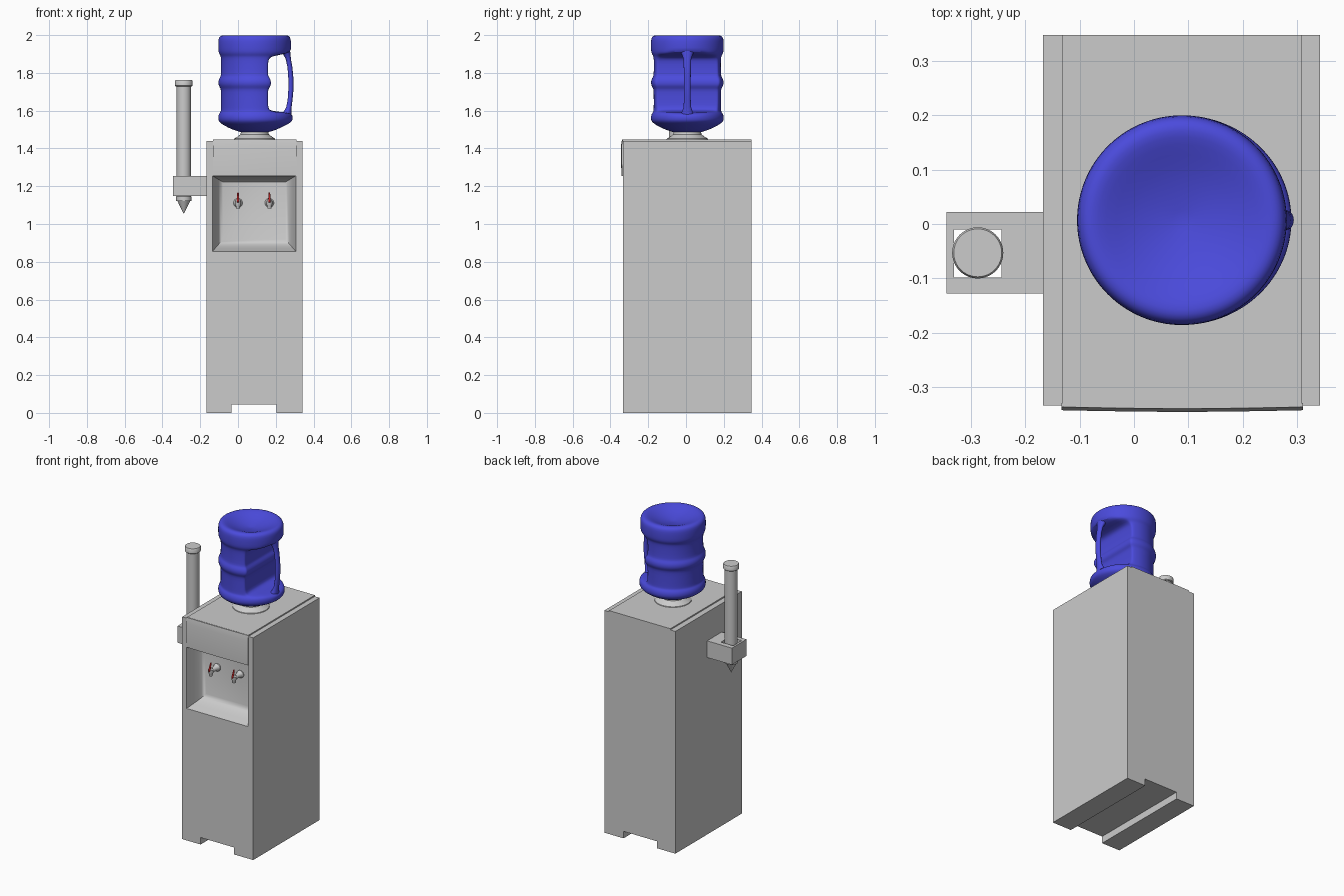
import bpy, bmesh, math
from mathutils import Vector, Matrix

if "Cube" in bpy.data.objects:
    bpy.data.objects.remove(bpy.data.objects["Cube"])


def material(name, rgb):
    m = bpy.data.materials.new(name)
    m.diffuse_color = (*rgb, 1)
    m.use_nodes = True
    m.node_tree.nodes["Principled BSDF"].inputs["Base Color"].default_value = m.diffuse_color
    return m


BLUE = material("bottle_blue", (0.07, 0.07, 0.72))
RED = material("tap_red", (0.6, 0.02, 0.02))


def finish(name, bm, mat=None, angle=35):
    bmesh.ops.recalc_face_normals(bm, faces=bm.faces)
    me = bpy.data.meshes.new(name)
    bm.to_mesh(me)
    bm.free()
    for p in me.polygons:
        p.use_smooth = True
    me.set_sharp_from_angle(angle=math.radians(angle))
    ob = bpy.data.objects.new(name, me)
    bpy.context.collection.objects.link(ob)
    if mat:
        me.materials.append(mat)
    return ob


def loft(name, loops, mat=None, angle=35):
    """Skin a list of closed loops and cap both ends."""
    bm = bmesh.new()
    rows = [[bm.verts.new(p) for p in loop] for loop in loops]
    n = len(rows[0])
    for a, b in zip(rows, rows[1:]):
        for i in range(n):
            j = (i + 1) % n
            bm.faces.new((a[i], a[j], b[j], b[i]))
    bm.faces.new(rows[0])
    bm.faces.new(rows[-1])
    return finish(name, bm, mat, angle)


def box(name, x0, x1, y0, y1, z0, z1):
    return loft(name, [[(x0, y0, z), (x1, y0, z), (x1, y1, z), (x0, y1, z)] for z in (z0, z1)])


def lathe(name, origin, profile, axis=(0, 0, 1), mat=None, n=40):
    """Turn (radius, distance) pairs about an axis through origin."""
    rot = Vector((0, 0, 1)).rotation_difference(Vector(axis)).to_matrix()
    o = Vector(origin)
    return loft(name, [[o + rot @ Vector((r * math.cos(2 * math.pi * i / n), r * math.sin(2 * math.pi * i / n), d))
                        for i in range(n)] for r, d in profile], mat)


def cut(ob, cutter):
    m = ob.modifiers.new("cut", 'BOOLEAN')
    m.operation, m.object, m.solver = 'DIFFERENCE', cutter, 'EXACT'
    bpy.context.view_layer.objects.active = ob
    bpy.ops.object.modifier_apply(modifier=m.name)
    bpy.data.objects.remove(cutter)
    ob.data.set_sharp_from_angle(angle=math.radians(35))


# Cabinet: front outline with foot channel, pushed from front to back
F, B = -0.333, 0.347
outline = [(-.167, 0), (-.035, 0), (-.035, .045), (.205, .045), (.205, 0), (.342, 0), (.342, 1.44), (-.167, 1.44)]
cabinet = loft("cabinet", [[(x, y, z) for x, z in outline] for y in (F, B)])

# Dispensing recess with curved sloping walls
loops = []
for inset, depth in ((0, -.03), (0, 0), (.014, .055), (.024, .085), (.034, .105), (.046, .118), (.055, .122)):
    x0, x1, z0, z1 = -.135 + inset, .306 - inset, .855 + inset * 1.15, 1.255 - inset * .6
    loops.append([(x0, F + depth, z0), (x1, F + depth, z0), (x1, F + depth, z1), (x0, F + depth, z1)])
cut(cabinet, loft("recess_cutter", loops))

# Top panel and slightly bowed front hood
box("top_panel", -.131, .308, F, B, 1.43, 1.448)
rows = []
for z, out in ((1.255, .006), (1.41, .009), (1.447, .003)):
    front = [(-.133 + .443 * i / 8, F - out - .003 * math.sin(math.pi * i / 8), z) for i in range(9)]
    rows.append(front + [(.31, F + .004, z), (-.133, F + .004, z)])
loft("front_hood", rows)

# Taps: flared body, spout and red lever
WALL = F + .122
for side, x in (("left", 0.0), ("right", .166)):
    lathe(f"{side}_tap_body", (x, WALL + .005, 1.112),
          [(.024, 0), (.024, .012), (.018, .02), (.013, .045), (.012, .068)], (0, -1, 0), n=24)
    lathe(f"{side}_tap_spout", (x, WALL - .067, 0),
          [(.010, 1.082), (.012, 1.095), (.016, 1.105), (.016, 1.122), (.010, 1.13)], n=24)
    lathe(f"{side}_tap_lever", (x, WALL - .084, 1.115),
          [(.005, 0), (.006, .02), (.0045, .05), (.003, .054)], (0, .35, 1), RED, 12)

# Bottle collar
BX, BY = .088, .007
lathe("bottle_collar", (BX, BY, 0),
      [(.112, 1.44), (.108, 1.452), (.09, 1.463), (.075, 1.475), (.07, 1.50)], n=48)

# Bottle: turned profile, flattened on the handle side (radius, height, flat limit)
W = 9
profile = [(.004, 1.476, W), (.05, 1.48, W), (.11, 1.496, W), (.16, 1.52, W), (.186, 1.538, W), (.193, 1.552, W),
           (.193, 1.57, W), (.188, 1.584, W), (.182, 1.592, .16), (.179, 1.598, .085), (.178, 1.61, .072),
           (.178, 1.65, .07), (.178, 1.705, .07), (.181, 1.718, .075), (.19, 1.732, .085), (.193, 1.748, .087),
           (.19, 1.766, .084), (.181, 1.78, .074), (.178, 1.79, .07), (.177, 1.85, .07), (.178, 1.875, .075),
           (.18, 1.888, .09), (.186, 1.898, .15), (.191, 1.91, W), (.193, 1.93, W), (.193, 1.972, W),
           (.188, 1.99, W), (.174, 2.0, W), (.155, 1.999, W), (.125, 1.987, W), (.07, 1.965, W), (.004, 1.955, W)]
loops = []
for r, z, limit in profile:
    bump = 1.045 if 1.53 < z < 1.59 else 1
    loop = []
    for i in range(64):
        a = 2 * math.pi * i / 64
        x = r * math.cos(a)
        x *= bump if x > 0 else 1
        loop.append((BX + min(x, limit), BY + r * math.sin(a), z))
    loops.append(loop)
bottle = loft("water_bottle", loops, BLUE, 60)
sub = bottle.modifiers.new("soften", 'SUBSURF')
sub.levels = sub.render_levels = 1

# Bottle handle: rounded bar bowed outwards, thicker at its ends
path = [(.245, 1.925, .03, .045), (.258, 1.90, .02, .03), (.266, 1.875, .014, .021), (.275, 1.83, .013, .019),
        (.280, 1.77, .0135, .018), (.280, 1.71, .0135, .018), (.276, 1.66, .013, .018), (.270, 1.62, .014, .02),
        (.262, 1.595, .02, .028), (.252, 1.57, .03, .04)]
loft("bottle_handle", [[(x + hx * math.cos(a), BY + hy * math.sin(a), z)
                        for a in [2 * math.pi * i / 20 for i in range(20)]] for x, z, hx, hy in path], BLUE, 60)

# Cup bracket with square through-hole
bracket = box("cup_bracket", -.344, -.166, -.128, .022, 1.147, 1.255)
cut(bracket, box("bracket_cutter", -.331, -.243, -.098, -.01, 1.1, 1.3))

# Cup tube with cap on top and pointed lower end
lathe("cup_tube", (-.287, -.053, 0),
      [(.001, 1.055), (.034, 1.122), (.041, 1.122), (.041, 1.145), (.038, 1.147), (.038, 1.732)])
lathe("cup_tube_cap", (-.287, -.053, 0),
      [(.042, 1.728), (.047, 1.732), (.047, 1.757), (.044, 1.762)])
